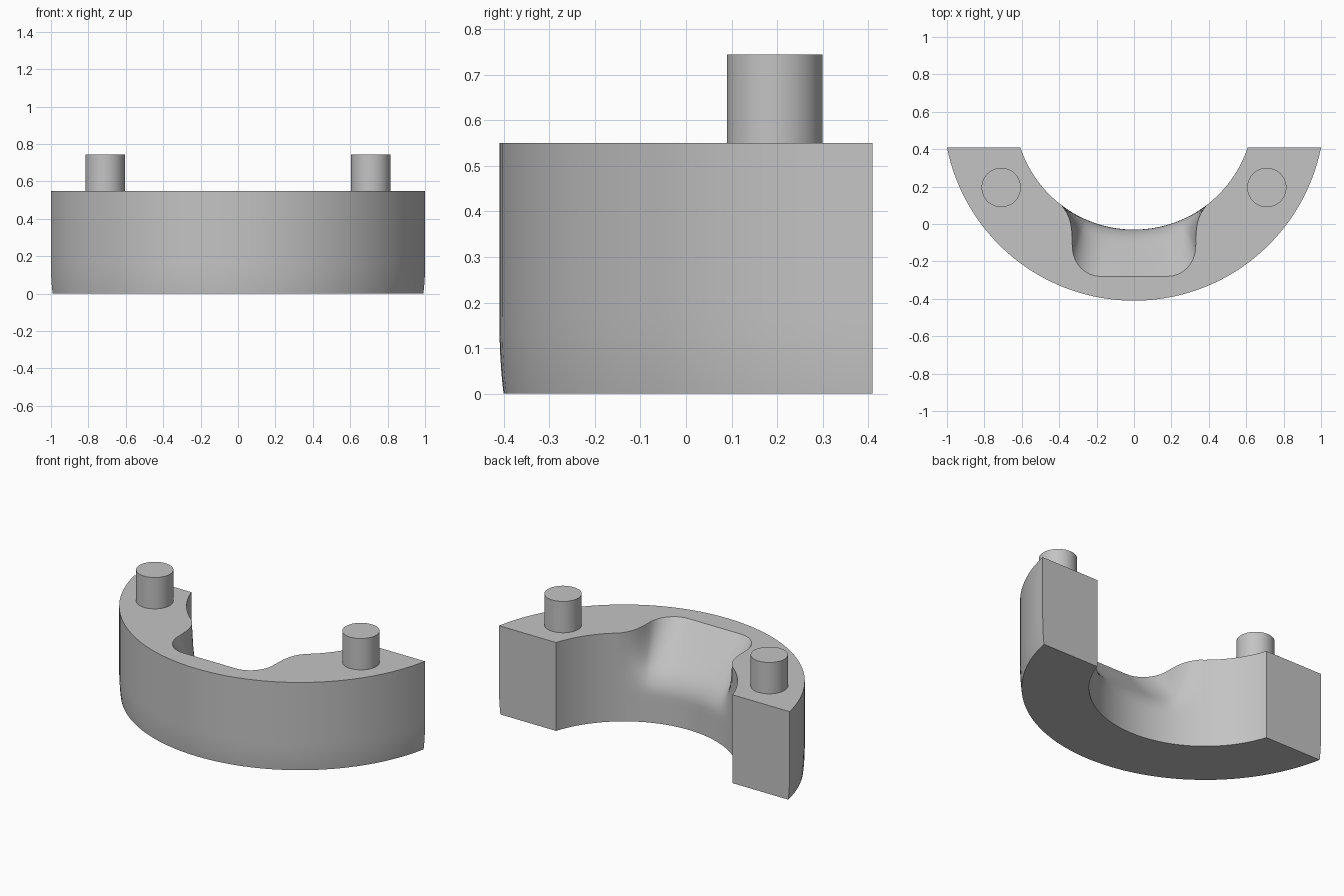
import bpy, bmesh, math

if "Cube" in bpy.data.objects:
    bpy.data.objects.remove(bpy.data.objects["Cube"])

H = 0.55                      # body height
CY = 0.61                     # centre of both arcs
R_IN, R_OUT = 0.64, 1.02
Y_END = 0.41                  # flat end plane

grey = bpy.data.materials.new("plain_grey")
grey.diffuse_color = (0.55, 0.55, 0.55, 1)
grey.use_nodes = True
grey.node_tree.nodes["Principled BSDF"].inputs["Base Color"].default_value = grey.diffuse_color


def end_angle(r):
    return math.acos((CY - Y_END) / r)


def point(a, r, z):
    return (r * math.sin(a), CY - r * math.cos(a), z)


def notch_depth(z):
    # sloped notch floor, easing into the inner wall at the bottom
    s, k = max(0.0, (z - 0.17) / (H - 0.17)), 0.4
    g = s * s / (2 * k) if s < k else s - k / 2
    return g / (1 - k / 2)


def outer_radius(z):
    # slight inward curve at the foot of the outer wall
    return R_OUT - 0.009 * max(0.0, 1 - z / 0.15) ** 2


# Top outline of the inner wall, right half: notch floor, corner, flare, arc
half = [(0.18 * i / 4, -0.28) for i in range(5)]
for i in range(1, 11):
    t = math.radians(9 * i)
    half.append((0.18 + 0.15 * math.sin(t), -0.12 - 0.16 * math.cos(t)))
half += [(0.331, -0.075), (0.333, -0.035), (0.338, 0.0), (0.346, 0.03),
         (0.357, 0.056), (0.371, 0.078)]
polar = [(math.atan2(x, CY - y), math.hypot(x, CY - y)) for x, y in half]
a0, a1 = math.asin(0.387 / R_IN), end_angle(R_IN)
polar += [(a0 + (a1 - a0) * i / 14, R_IN) for i in range(15)]
polar = [(-a, r) for a, r in reversed(polar[1:])] + polar

levels = [0, 0.02, 0.05, 0.09, 0.13] + [0.17 + 0.38 * i / 16 for i in range(17)]

# Curved body
bm = bmesh.new()
inner, outer = [], []
for a, r in polar:
    inner.append([bm.verts.new(point(a, R_IN + (r - R_IN) * notch_depth(z), z)) for z in levels])
    outer.append([bm.verts.new(point(a / a1 * end_angle(outer_radius(z)), outer_radius(z), z))
                  for z in levels])
for i in range(len(polar) - 1):
    for wall in (inner, outer):
        for j in range(len(levels) - 1):
            bm.faces.new((wall[i][j], wall[i + 1][j], wall[i + 1][j + 1], wall[i][j + 1]))
    for j in (0, -1):
        bm.faces.new((inner[i][j], inner[i + 1][j], outer[i + 1][j], outer[i][j]))
for i in (0, -1):
    bm.faces.new(inner[i] + outer[i][::-1])
bmesh.ops.recalc_face_normals(bm, faces=bm.faces)
mesh = bpy.data.meshes.new("curved_body")
bm.to_mesh(mesh)
bm.free()
body = bpy.data.objects.new("curved_body", mesh)
bpy.context.collection.objects.link(body)
parts = [body]

# Two locating pegs
for side, x in (("left", -0.71), ("right", 0.71)):
    bpy.ops.mesh.primitive_cylinder_add(vertices=64, radius=0.105, depth=0.205,
                                        location=(x, 0.195, 0.6425))
    peg = bpy.context.object
    peg.name = side + "_peg"
    parts.append(peg)

# Material and shading
bpy.ops.object.select_all(action='DESELECT')
for ob in parts:
    ob.data.materials.append(grey)
    ob.select_set(True)
bpy.context.view_layer.objects.active = body
bpy.ops.object.shade_smooth_by_angle(angle=math.radians(35))
